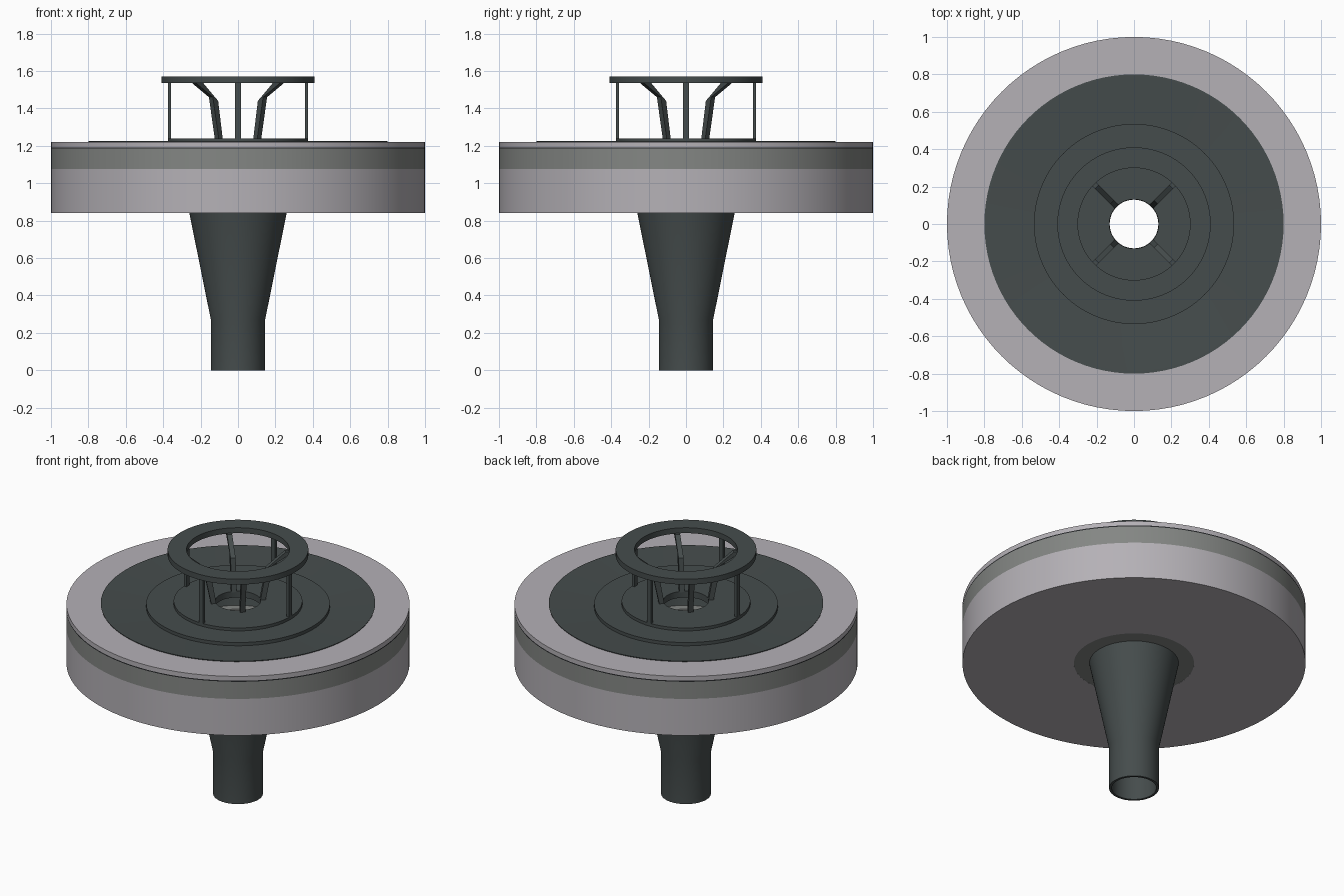
import bpy, math
from mathutils import Vector

if "Cube" in bpy.data.objects:
    bpy.data.objects.remove(bpy.data.objects["Cube"])


def material(name, rgb):
    m = bpy.data.materials.new(name)
    m.diffuse_color = (*rgb, 1)
    m.use_nodes = True
    m.node_tree.nodes["Principled BSDF"].inputs["Base Color"].default_value = m.diffuse_color
    return m


CAST = material("dark cast iron", (0.060, 0.073, 0.073))
SLAB = material("pale concrete", (0.46, 0.44, 0.47))
FOAM = material("grey insulation", (0.23, 0.24, 0.23))
SHEET = material("black membrane", (0.02, 0.022, 0.024))


def add_mesh(name, verts, faces, mat):
    me = bpy.data.meshes.new(name)
    me.from_pydata(verts, [], faces)
    me.materials.append(mat)
    ob = bpy.data.objects.new(name, me)
    bpy.context.collection.objects.link(ob)
    return ob


def lathe(name, profile, mat, n=96):
    """Closed (r, z) loop, anticlockwise, spun around z."""
    k = len(profile)
    verts = [(r * math.cos(2 * math.pi * i / n), r * math.sin(2 * math.pi * i / n), z)
             for i in range(n) for r, z in profile]
    faces = [(i * k + j, (i + 1) % n * k + j, (i + 1) % n * k + (j + 1) % k, i * k + (j + 1) % k)
             for i in range(n) for j in range(k)]
    ob = add_mesh(name, verts, faces, mat)
    bpy.ops.object.select_all(action='DESELECT')
    ob.select_set(True)
    bpy.context.view_layer.objects.active = ob
    bpy.ops.object.shade_smooth_by_angle(angle=math.radians(25))
    return ob


def ring(name, r0, r1, z0, z1, mat):
    return lathe(name, [(r0, z0), (r1, z0), (r1, z1), (r0, z1)], mat)


def bar(name, outline, width, angle, mat):
    """Flat (r, z) outline extruded sideways, standing at a given angle."""
    k = len(outline)
    u = Vector((math.cos(angle), math.sin(angle), 0))
    w = Vector((-u.y, u.x, 0)) * width / 2
    up = Vector((0, 0, 1))
    verts = [u * r + up * z + w * s for s in (-1, 1) for r, z in outline]
    faces = [(j, (j + 1) % k, (j + 1) % k + k, j + k) for j in range(k)]
    h = k // 2  # outline is a strip: inner side up, outer side back down
    for j in range(h - 1):
        a, b, c, d = j, j + 1, k - 2 - j, k - 1 - j
        faces += [(d, c, b, a), (a + k, b + k, c + k, d + k)]
    return add_mesh(name, verts, faces, mat)


# roof layers
ring("concrete_slab", 0.35, 1.0, 0.84, 1.075, SLAB)
ring("insulation_layer", 0.34, 1.0, 1.075, 1.185, FOAM)
ring("insulation_plug", 0.24, 0.35, 0.841, 1.075, FOAM)
ring("membrane", 0.34, 1.0, 1.185, 1.192, SHEET)
ring("top_screed", 0.79, 1.0, 1.192, 1.22, SLAB)

# drain body: pipe, funnel
lathe("drain_pipe", [(0.130, 0), (0.145, 0), (0.145, 0.27), (0.26, 0.84), (0.33, 1.19),
                     (0.315, 1.19), (0.245, 0.84), (0.130, 0.27)], CAST)
# dished flange and clamping disc with the outlet hole
lathe("dished_flange", [(0.32, 1.193), (0.79, 1.193), (0.80, 1.225), (0.785, 1.225),
                        (0.54, 1.2), (0.32, 1.2)], CAST)
ring("clamping_disc", 0.132, 0.535, 1.2, 1.221, CAST)

# leaf guard
ring("guard_base_ring", 0.132, 0.375, 1.221, 1.24, CAST)
ring("guard_top_ring", 0.30, 0.41, 1.535, 1.57, CAST)
for i in range(4):
    a = i * math.pi / 2
    bar("guard_post", [(0.357, 1.235), (0.357, 1.54), (0.375, 1.54), (0.375, 1.235)], 0.03, a, CAST)
    bar("guard_strut", [(0.13, 1.235), (0.165, 1.44), (0.28, 1.537), (0.335, 1.537),
                        (0.205, 1.46), (0.16, 1.235)], 0.03, a + math.pi / 4, CAST)
